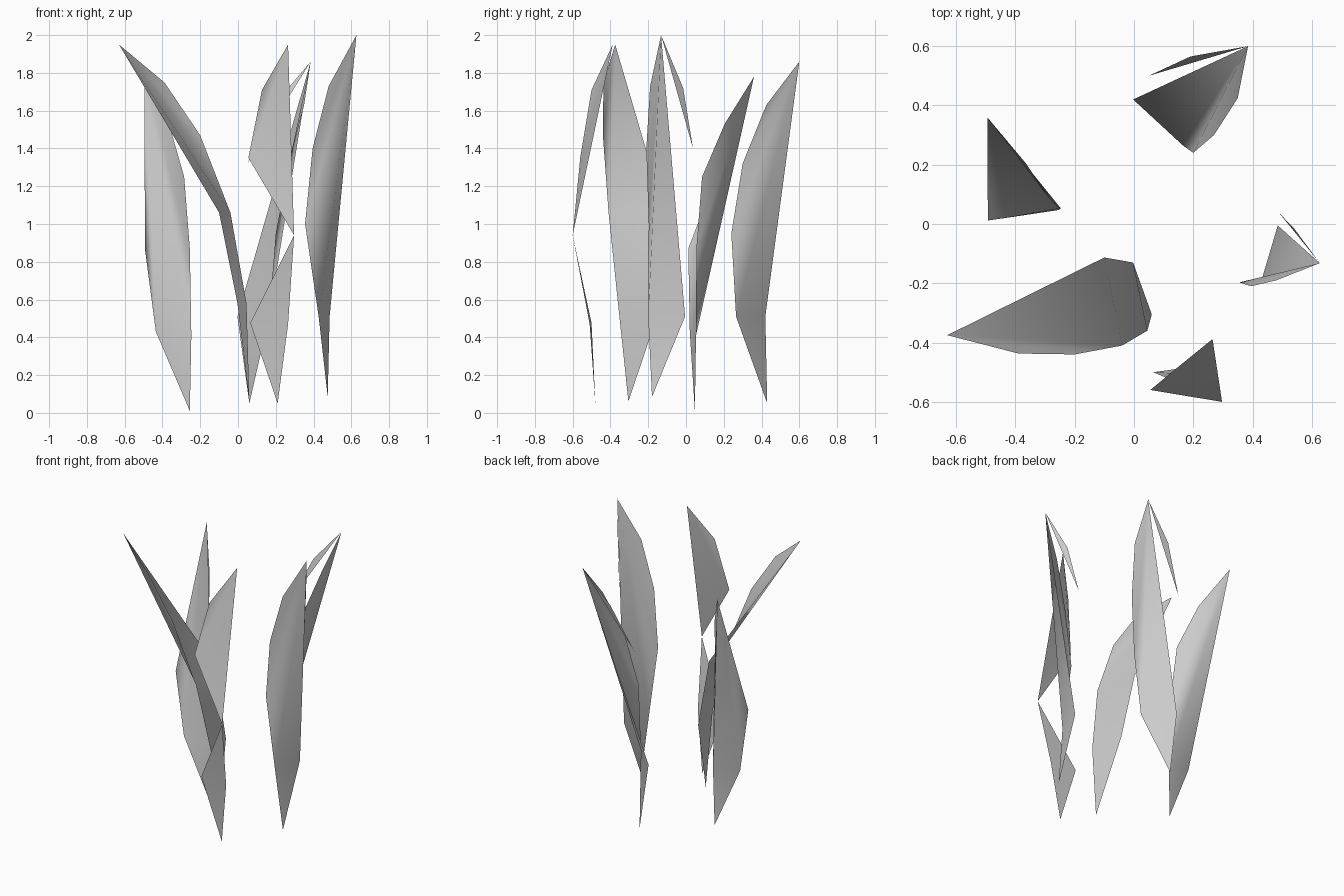
import bpy, bmesh

if "Cube" in bpy.data.objects:
    bpy.data.objects.remove(bpy.data.objects["Cube"])


def blade(name, base, left, right, tip, paired):
    """Leaf sheet: paired rungs are bridged from the base, the rest fans into the tip."""
    bm = bmesh.new()
    b, t = bm.verts.new(base), bm.verts.new(tip)
    l = [b] + [bm.verts.new(p) for p in left]
    r = [b] + [bm.verts.new(p) for p in right]
    for i in range(paired):
        rung = [l[i], r[i], r[i + 1], l[i + 1]]
        bm.faces.new(rung if i else rung[1:])
    if paired:
        bm.faces.new((l[paired], r[paired], t))
    for i in range(paired, len(l) - 1):
        bm.faces.new((l[i + 1], l[i], t))
    for i in range(paired, len(r) - 1):
        bm.faces.new((r[i], r[i + 1], t))
    for f in bm.faces:
        f.smooth = True
    mesh = bpy.data.meshes.new(name)
    bm.to_mesh(mesh)
    bm.free()
    obj = bpy.data.objects.new(name, mesh)
    bpy.context.collection.objects.link(obj)
    return obj


# Upright leaf at the left
blade("left_leaf", (-.255, .047, .01),
      [(-.435, .02, .43), (-.493, .012, .87)],
      [(-.247, .053, .41), (-.255, .055, .87), (-.285, .085, 1.25), (-.365, .205, 1.53)],
      (-.495, .36, 1.78), 1)

# Broad leaf leaning out to the left
blade("leaning_leaf", (.06, -.305, .06),
      [(.045, -.36, .58), (-.04, -.41, 1.06), (-.2, -.44, 1.47), (-.39, -.437, 1.75)],
      [(-.003, -.13, .58), (-.1, -.113, 1.06)],
      (-.63, -.375, 1.95), 2)

# Tall leaf at the right with its separate tip sliver
right_tip = (.627, -.132, 2.0)
blade("right_leaf", (.475, -.18, .085),
      [(.427, -.2, .51), (.355, -.197, 1.0), (.395, -.21, 1.4), (.48, -.19, 1.73)],
      [(.485, -.005, .51)], right_tip, 1).data.update()
blade("right_leaf_sliver", (.49, .037, 1.4), [(.54, -.015, 1.72)], [], right_tip, 0)

# Back leaf with its separate tip sliver
back_tip = (.385, .6, 1.86)
blade("back_leaf", (.06, .43, .05),
      [(.165, .265, .51), (.2, .24, .95), (.27, .3, 1.32), (.35, .425, 1.63)],
      [(-.003, .42, .51)], back_tip, 1)
blade("back_leaf_sliver", (.05, .5, 1.32), [(.19, .565, 1.63)], [], back_tip, 0)

# Front leaf, pinched to a point halfway up
pinch = (.297, -.6, .94)
blade("front_leaf_lower", (.21, -.48, .05), [(.065, -.5, .475)],
      [(.265, -.51, .47)], pinch, 1)
blade("front_leaf_upper", pinch, [(.055, -.56, 1.35), (.127, -.5, 1.71)],
      [], (.265, -.388, 1.95), 0)
